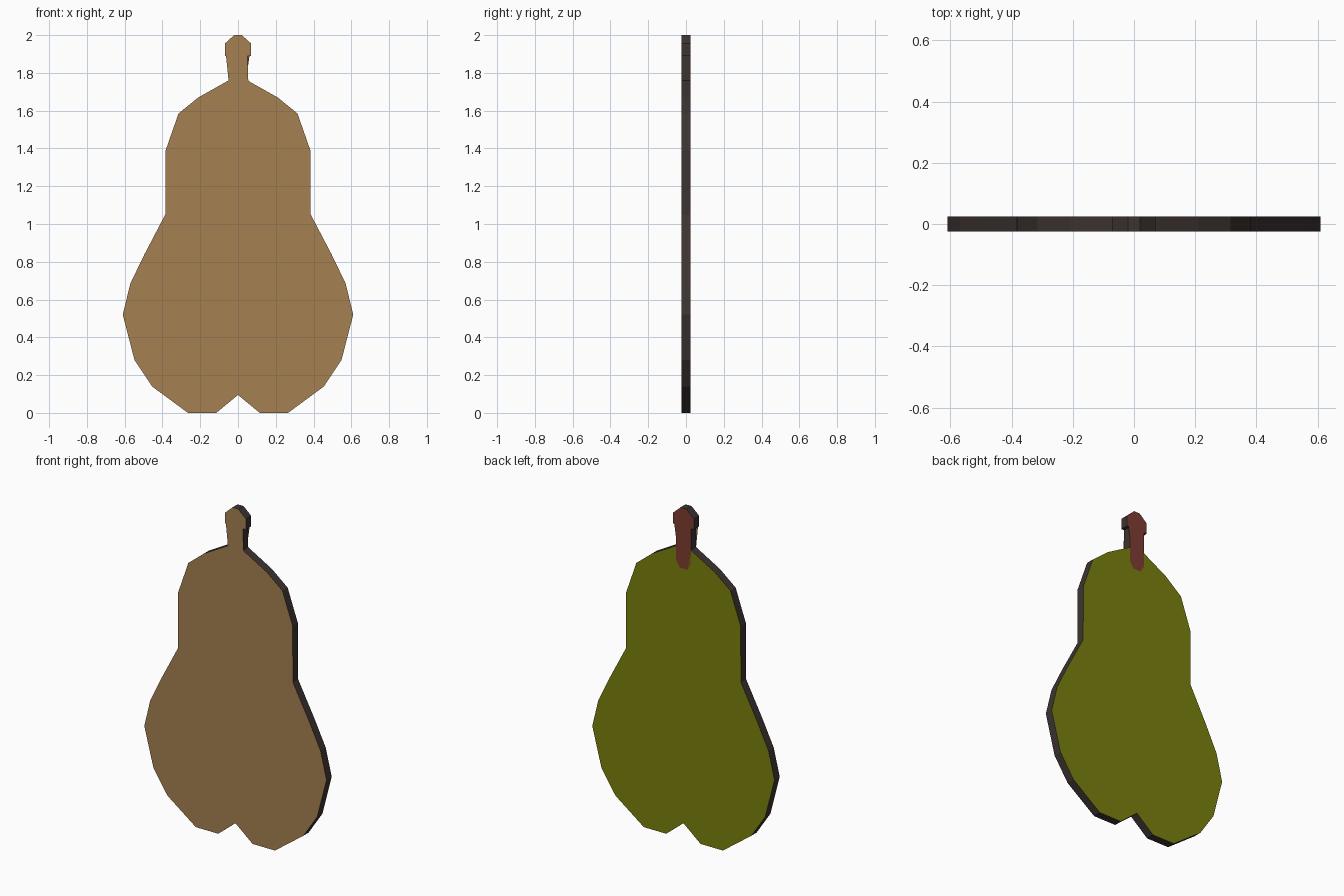
import bpy, bmesh

if "Cube" in bpy.data.objects:
    bpy.data.objects.remove(bpy.data.objects["Cube"])

T = 0.025  # half thickness of the board


def material(name, rgb):
    m = bpy.data.materials.new(name)
    m.diffuse_color = (*rgb, 1.0)
    m.use_nodes = True
    m.node_tree.nodes["Principled BSDF"].inputs["Base Color"].default_value = m.diffuse_color
    return m


mats = [
    material("bare_wood", (0.376, 0.216, 0.084)),
    material("burnt_edge", (0.047, 0.034, 0.030)),
    material("pear_green", (0.195, 0.216, 0.004)),
    material("stem_brown", (0.210, 0.048, 0.031)),
]

# Right half outlines (x, z), from top to bottom
stem_half = [(0.02, 2.0), (0.07, 1.955), (0.07, 1.89), (0.05, 1.89), (0.05, 1.76)]
fruit_half = [(0.21, 1.67), (0.315, 1.585), (0.383, 1.39), (0.385, 1.05),
              (0.495, 0.84), (0.57, 0.685), (0.61, 0.52), (0.548, 0.28),
              (0.455, 0.14), (0.265, 0.0), (0.115, 0.0)]
stem_tip = [(0.05, 1.675), (0.025, 1.635)]  # painted stem end on the back
notch = [(0.0, 0.095)]


def mirror(half):
    return [(-x, z) for x, z in reversed(half)]


bm = bmesh.new()


def ring(points, y):
    return [bm.verts.new((x, y, z)) for x, z in points]


def face(verts, mat):
    f = bm.faces.new(verts)
    f.material_index = mat


# Bare wooden front and burnt rim
half = stem_half + fruit_half
outline = half + notch + mirror(half)
front = ring(outline, -T)
back = ring(outline, T)
face(front[::-1], 0)
n = len(outline)
for i in range(n):
    j = (i + 1) % n
    face([front[i], front[j], back[j], back[i]], 1)

# Painted back: stem and fruit share the stem tip edge
tip = ring(stem_tip + mirror(stem_tip), T)
s = len(stem_half)
face(back[:s] + tip + back[n - s:], 3)
face(back[s - 1:n - s + 1] + tip[::-1], 2)

bmesh.ops.triangulate(bm, faces=[f for f in bm.faces if len(f.verts) > 4])
bmesh.ops.recalc_face_normals(bm, faces=bm.faces[:])

mesh = bpy.data.meshes.new("pear_board")
bm.to_mesh(mesh)
bm.free()
for m in mats:
    mesh.materials.append(m)
board = bpy.data.objects.new("pear_board", mesh)
bpy.context.collection.objects.link(board)
